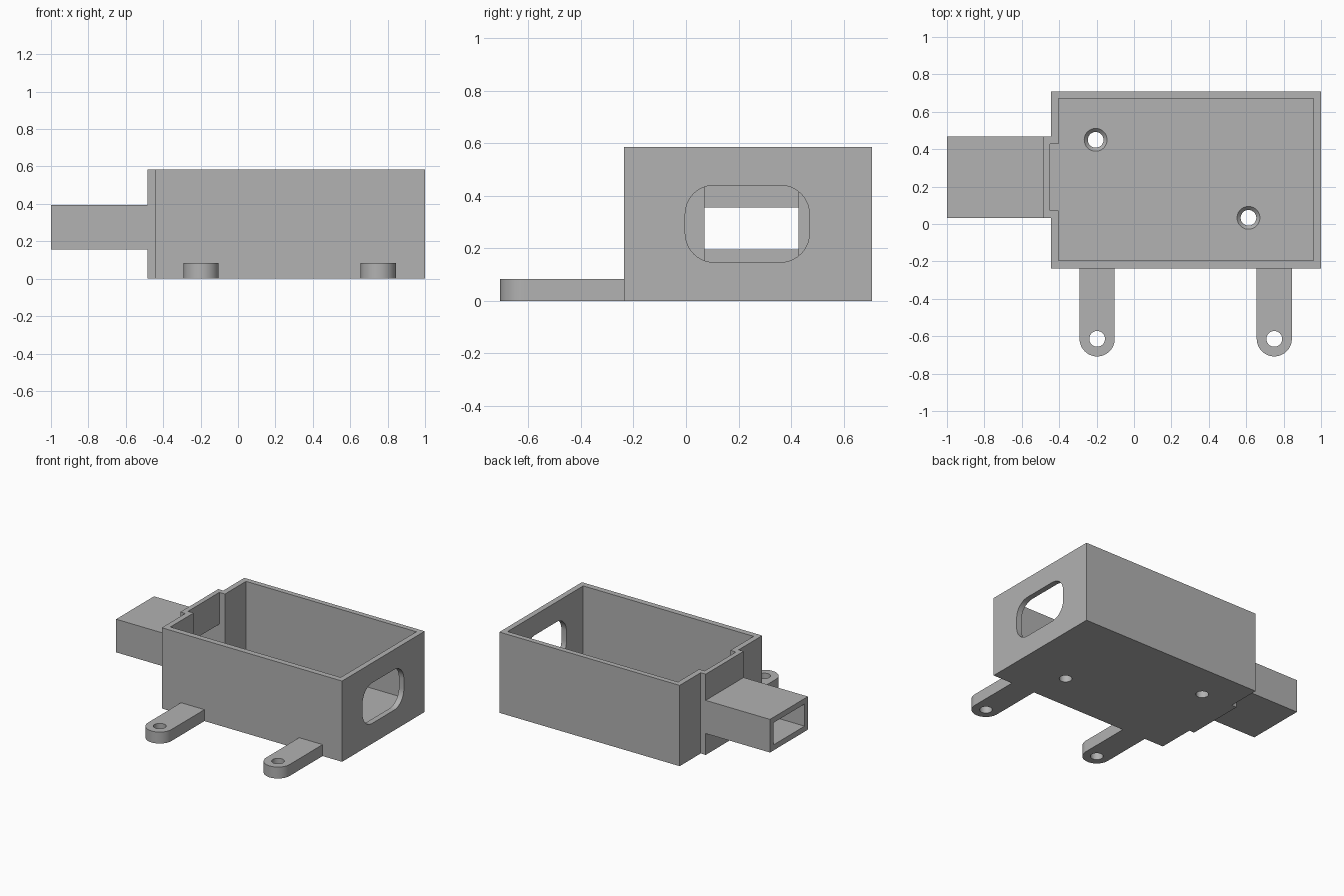
import bpy, bmesh
from math import sin, cos, pi
from mathutils import Vector

cube = bpy.data.objects.get("Cube")
if cube:
    bpy.data.objects.remove(cube, do_unlink=True)

grey = bpy.data.materials.new("plain grey")
grey.use_nodes = True
tone = (0.445, 0.445, 0.445, 1)
grey.diffuse_color = tone
grey.node_tree.nodes["Principled BSDF"].inputs["Base Color"].default_value = tone


def arc(cx, cy, r, start, end, steps):
    angles = [start + (end - start) * i / steps for i in range(steps + 1)]
    return [(cx + r * cos(a), cy + r * sin(a)) for a in angles]


def rectangle(u0, u1, v0, v1):
    return [(u0, v0), (u1, v0), (u1, v1), (u0, v1)]


def rounded(u0, u1, v0, v1, r):
    corners = [(u1 - r, v1 - r), (u0 + r, v1 - r), (u0 + r, v0 + r), (u1 - r, v0 + r)]
    return [p for i, c in enumerate(corners)
            for p in arc(*c, r, i * pi / 2, (i + 1) * pi / 2, 10)]


def finish(name, bm):
    bmesh.ops.recalc_face_normals(bm, faces=bm.faces)
    mesh = bpy.data.meshes.new(name)
    bm.to_mesh(mesh)
    bm.free()
    mesh.materials.append(grey)
    obj = bpy.data.objects.new(name, mesh)
    bpy.context.collection.objects.link(obj)
    return obj


def prism(name, outline, low, high, axis="z"):
    """Extrude an outline in xy along z, or an outline in yz along x."""
    bm = bmesh.new()
    place = (lambda u, v: (u, v, low)) if axis == "z" else (lambda u, v: (low, u, v))
    face = bm.faces.new([bm.verts.new(place(u, v)) for u, v in outline])
    moved = bmesh.ops.extrude_face_region(bm, geom=[face])["geom"]
    step = Vector((0, 0, high - low)) if axis == "z" else Vector((high - low, 0, 0))
    bmesh.ops.translate(bm, vec=step, verts=[g for g in moved if isinstance(g, bmesh.types.BMVert)])
    return finish(name, bm)


def cone(x, y, z0, z1, r0, r1):
    bm = bmesh.new()
    bmesh.ops.create_cone(bm, cap_ends=True, segments=40, radius1=r0, radius2=r1, depth=z1 - z0)
    bmesh.ops.translate(bm, vec=(x, y, (z0 + z1) / 2), verts=bm.verts)
    return finish("cutter", bm)


def cut(target, *cutters):
    bpy.context.view_layer.objects.active = target
    for cutter in cutters:
        cutter.hide_render = True
        mod = target.modifiers.new("cut", "BOOLEAN")
        mod.operation, mod.solver, mod.object = "DIFFERENCE", "EXACT", cutter
        bpy.ops.object.modifier_apply(modifier=mod.name)
        bpy.data.objects.remove(cutter, do_unlink=True)


def smooth(obj):
    bpy.ops.object.select_all(action="DESELECT")
    obj.select_set(True)
    bpy.context.view_layer.objects.active = obj
    bpy.ops.object.shade_smooth_by_angle(angle=pi / 6)


HEIGHT, FLOOR, HOLE = 0.585, 0.08, 0.042
LEFT, RIGHT, FRONT, BACK = -0.445, 1.0, -0.237, 0.708
STEP = -0.485                       # outer face of the stepped-out wall
TUBE = (0.033, 0.467, 0.155, 0.395)
BORE = (0.071, 0.429, 0.195, 0.355)


def stepped(x0, x1, y0, y1, xs, s0, s1):
    return [(x0, y0), (x1, y0), (x1, y1), (x0, y1), (x0, s1), (xs, s1), (xs, s0), (x0, s0)]


# Open housing with a stepped end wall
housing = prism("housing", stepped(LEFT, RIGHT, FRONT, BACK, STEP, *TUBE[:2]), 0, HEIGHT)
cut(housing,
    prism("cutter", stepped(-0.405, 0.96, -0.195, 0.67, -0.45, *BORE[:2]), FLOOR, 1),
    prism("cutter", rounded(-0.003, 0.47, 0.147, 0.44, 0.11), 0.9, 1.1, "x"),
    prism("cutter", rectangle(*BORE), -0.6, -0.43, "x"))

# Countersunk screw holes in the floor
for x, y in ((-0.205, 0.45), (0.612, 0.033)):
    cut(housing, cone(x, y, -0.1, 0.3, HOLE, HOLE), cone(x, y, 0.06, 0.081, HOLE, 0.062))
smooth(housing)

# Hollow side duct
duct = prism("side_duct", rectangle(*TUBE), -1, STEP, "x")
cut(duct, prism("cutter", rectangle(*BORE), -1.1, -0.4, "x"))

# Rounded mounting lugs
for name, x in (("right_lug", -0.197), ("left_lug", 0.75)):
    r, y = 0.094, -0.614
    outline = [(x + r, FRONT), (x - r, FRONT)] + arc(x, y, r, pi, 2 * pi, 24)
    lug = prism(name, outline, 0, 0.083)
    cut(lug, cone(x, y, -0.1, 0.3, HOLE, HOLE))
    smooth(lug)
